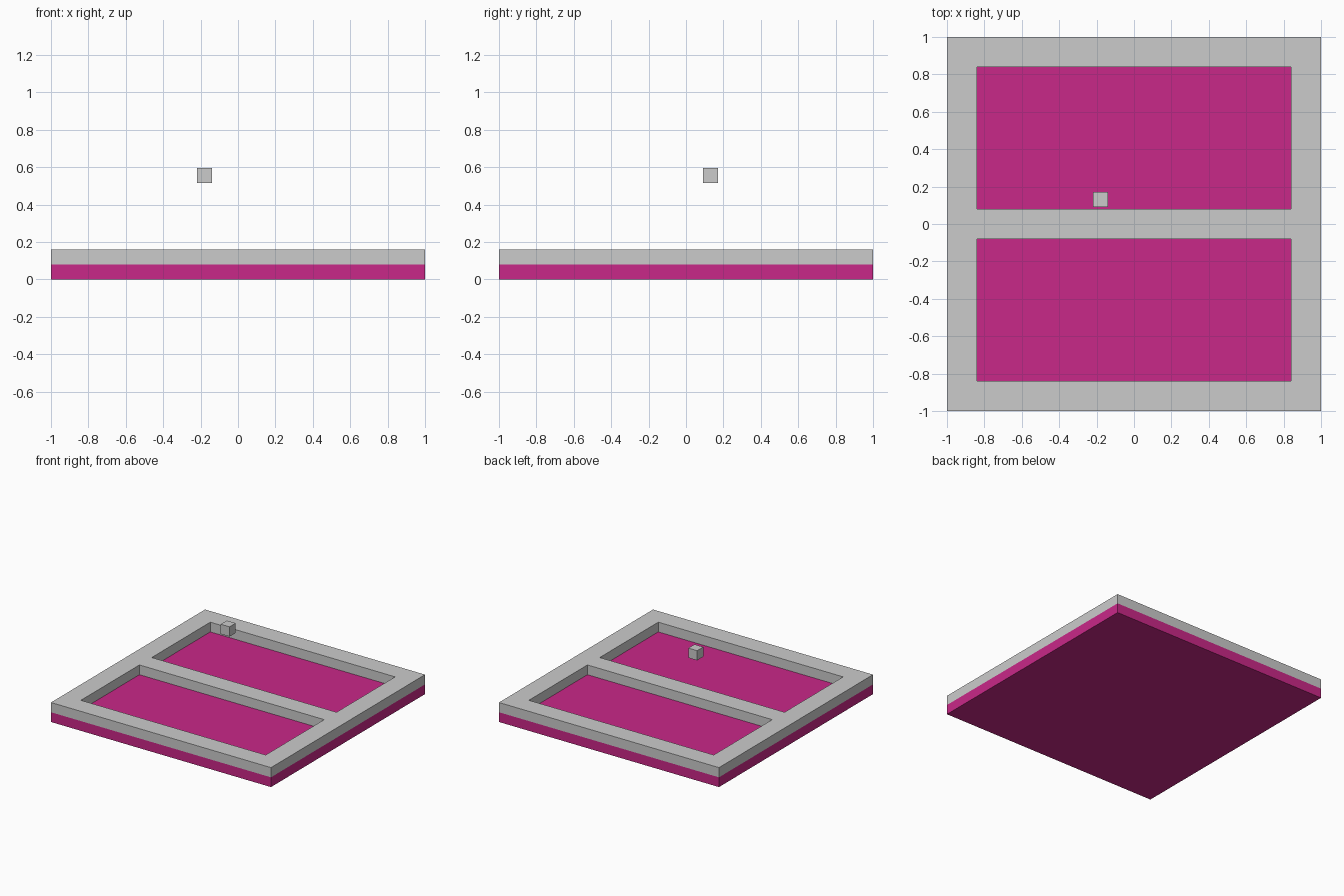
import bpy, bmesh

if "Cube" in bpy.data.objects:
    bpy.data.objects.remove(bpy.data.objects["Cube"])


def add_object(name, bm):
    mesh = bpy.data.meshes.new(name)
    bmesh.ops.recalc_face_normals(bm, faces=bm.faces)
    bm.to_mesh(mesh)
    bm.free()
    obj = bpy.data.objects.new(name, mesh)
    bpy.context.collection.objects.link(obj)
    return obj


def box(name, size, centre):
    bm = bmesh.new()
    bmesh.ops.create_cube(bm, size=1)
    bmesh.ops.scale(bm, vec=size, verts=bm.verts)
    bmesh.ops.translate(bm, vec=centre, verts=bm.verts)
    return add_object(name, bm)


# Coloured base slab
base = box("base_panel", (2, 2, 0.08), (0, 0, 0.04))
magenta = bpy.data.materials.new("magenta")
magenta.diffuse_color = (0.584, 0.021, 0.246, 1)
magenta.use_nodes = True
magenta.node_tree.nodes["Principled BSDF"].inputs["Base Color"].default_value = magenta.diffuse_color
base.data.materials.append(magenta)

# Raised frame: flat grid without the two window cells, extruded upward
xs = [-1, -0.84, 0.84, 1]
ys = [-1, -0.84, -0.08, 0.08, 0.84, 1]
bm = bmesh.new()
grid = [[bm.verts.new((x, y, 0.08)) for y in ys] for x in xs]
for i in range(len(xs) - 1):
    for j in range(len(ys) - 1):
        if i == 1 and j in (1, 3):
            continue
        bm.faces.new((grid[i][j], grid[i + 1][j],
                      grid[i + 1][j + 1], grid[i][j + 1]))
raised = bmesh.ops.extrude_face_region(bm, geom=bm.faces[:], use_keep_orig=True)
bmesh.ops.translate(bm, vec=(0, 0, 0.08),
                    verts=[v for v in raised["geom"]
                           if isinstance(v, bmesh.types.BMVert)])
add_object("window_frame", bm)

# Small cube floating above the panel
box("floating_cube", (0.08, 0.08, 0.08), (-0.18, 0.13, 0.555))
